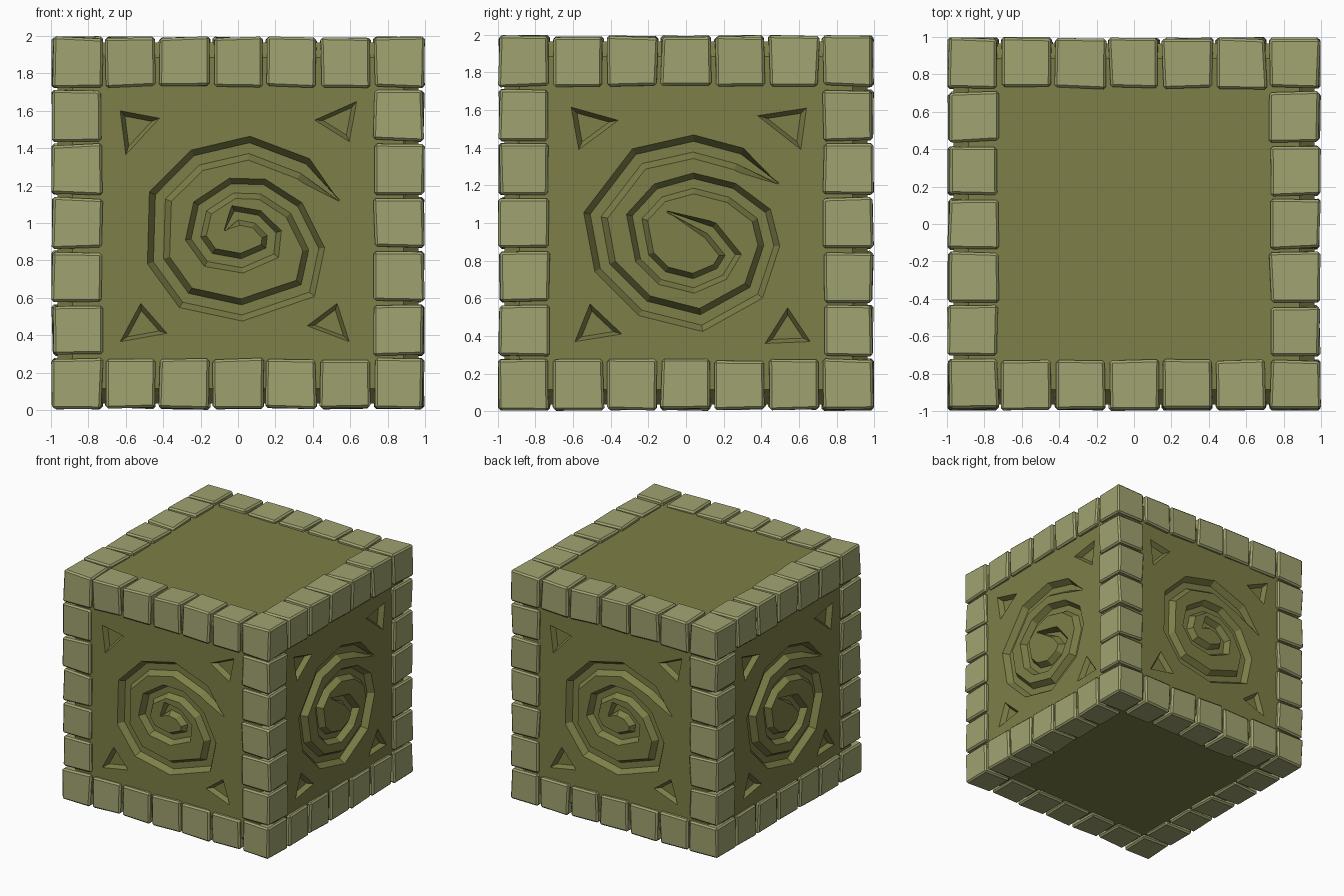
import bpy, bmesh, math, random
from mathutils import Vector, Matrix

if "Cube" in bpy.data.objects:
    bpy.data.objects.remove(bpy.data.objects["Cube"])

random.seed(4)
H = 0.965          # half size of the core block
DEPTH = 0.05       # carving depth


def material(name, col):
    m = bpy.data.materials.new(name)
    m.diffuse_color = (*col, 1)
    m.use_nodes = True
    m.node_tree.nodes["Principled BSDF"].inputs["Base Color"].default_value = m.diffuse_color
    return m


dark = material("dark olive stone", (0.205, 0.212, 0.063))
light = material("light olive stone", (0.352, 0.366, 0.162))


def add_object(name, bm, mat=None):
    bmesh.ops.recalc_face_normals(bm, faces=bm.faces)
    me = bpy.data.meshes.new(name)
    bm.to_mesh(me)
    bm.free()
    ob = bpy.data.objects.new(name, me)
    bpy.context.collection.objects.link(ob)
    if mat:
        me.materials.append(mat)
    return ob


def offset(path, widths, side):
    """Mitred offset of an open 2D path."""
    out = []
    for i, p in enumerate(path):
        a = (p - path[i - 1]).normalized() if i else None
        b = (path[i + 1] - p).normalized() if i < len(path) - 1 else None
        a, b = a or b, b or a
        t = (a + b).normalized()
        n = Vector((-t.y, t.x)) / max(0.75, t.dot(a))
        out.append(p + n * widths[i] * side)
    return out


def spiral(bm, pts):
    """Swept groove cutter, pointed at both ends."""
    path = [Vector(p) for p in pts]
    n = len(path)
    w = [0.063 - 0.016 * i / n for i in range(n)]
    w[0] = w[-1] = 0.004
    top = [x * 1.1 for x in w]
    low = [x * 0.45 for x in w]
    lines = [(offset(path, top, 1), -0.01), (offset(path, top, -1), -0.01),
             (offset(path, low, -1), DEPTH), (offset(path, low, 1), DEPTH)]
    rings = [[bm.verts.new((l[i].x, -H + d, l[i].y)) for l, d in lines] for i in range(n)]
    for r, s in zip(rings, rings[1:]):
        for k in range(4):
            bm.faces.new((r[k], r[(k + 1) % 4], s[(k + 1) % 4], s[k]))
    bm.faces.new(rings[0])
    bm.faces.new(rings[-1])


def triangle(bm, pts):
    """Tapered triangular pit cutter."""
    p = [Vector(q) for q in pts]
    c = sum(p, Vector((0, 0))) / 3
    rings = []
    for scale, d in ((1.08, -0.01), (0.68, 0.04)):
        q = [c + (v - c) * scale for v in p]
        rings.append([bm.verts.new((v.x, -H + d, v.y)) for v in q])
    for k in range(3):
        bm.faces.new((rings[0][k], rings[0][(k + 1) % 3], rings[1][(k + 1) % 3], rings[1][k]))
    bm.faces.new(rings[0])
    bm.faces.new(rings[1])


# carving drawn on the front and back
spiral_a = [(.54, 1.12), (.35, 1.29), (.06, 1.40), (-.22, 1.335), (-.415, 1.14), (-.425, .80),
            (-.28, .60), (.02, .535), (.36, .65), (.405, .86), (.30, 1.07), (.13, 1.18),
            (-.03, 1.185), (-.19, 1.08), (-.225, .92), (-.15, .815), (.02, .785),
            (.17, .85), (.18, .94), (.10, 1.02), (-.01, 1.04), (-.07, .96)]
tris_a = [((-.63, 1.60), (-.42, 1.56), (-.60, 1.365)), ((.41, 1.55), (.635, 1.65), (.595, 1.435)),
          ((-.52, .57), (-.38, .41), (-.63, .365)), ((.53, .57), (.37, .45), (.595, .365))]
# carving drawn on the right and left
spiral_b = [(.49, 1.21), (.28, 1.34), (.04, 1.405), (-.25, 1.34), (-.48, 1.04), (-.43, .77),
            (-.22, .56), (.08, .485), (.36, .64), (.44, .88), (.40, 1.04), (.24, 1.16),
            (.04, 1.21), (-.14, 1.16), (-.26, 1.03), (-.22, .82), (-.12, .72), (.04, .68),
            (.18, .74), (.235, .83), (.13, .96), (-.10, 1.06)]
tris_b = [((-.61, 1.615), (-.36, 1.545), (-.57, 1.39)), ((.38, 1.57), (.64, 1.61), (.61, 1.39)),
          ((-.51, .57), (-.34, .41), (-.59, .37)), ((.54, .55), (.66, .37), (.42, .36))]

# core block with chamfered edges
bm = bmesh.new()
bmesh.ops.create_cube(bm, size=2 * H, matrix=Matrix.Translation((0, 0, 1)))
bmesh.ops.bevel(bm, geom=bm.edges[:], offset=0.08, segments=1, affect='EDGES')
core = add_object("core_block", bm, dark)

# carve the four sides
for k in range(4):
    bm = bmesh.new()
    spiral(bm, spiral_b if k % 2 else spiral_a)
    for t in (tris_b if k % 2 else tris_a):
        triangle(bm, t)
    bmesh.ops.rotate(bm, verts=bm.verts, matrix=Matrix.Rotation(k * math.pi / 2, 3, 'Z'))
    cutter = add_object("carving_cutter", bm)
    cutter.hide_render = True
    mod = core.modifiers.new("carve", 'BOOLEAN')
    mod.operation = 'DIFFERENCE'
    mod.solver = 'EXACT'
    mod.object = cutter
    bpy.context.view_layer.objects.active = core
    bpy.ops.object.modifier_apply(modifier=mod.name)
    bpy.data.objects.remove(cutter)

# border stones: seven along each of the twelve edges, slightly irregular
bm = bmesh.new()
pitch = 0.2865
for i in range(7):
    for j in range(7):
        for k in range(7):
            if sum(n in (0, 6) for n in (i, j, k)) < 2:
                continue
            c = Vector((i - 3, j - 3, k - 3)) * pitch + Vector((0, 0, 1))
            stone = bmesh.new()
            bmesh.ops.create_cube(stone, size=0.264)
            for v in stone.verts:
                v.co += c + Vector([random.uniform(-0.008, 0.008) for _ in range(3)])
                v.co = Vector((max(-1, min(1, v.co.x)), max(-1, min(1, v.co.y)),
                               max(0, min(2, v.co.z))))
            bmesh.ops.bevel(stone, geom=stone.edges[:], offset=0.013, segments=1,
                            affect='EDGES')
            me = bpy.data.meshes.new("tmp")
            stone.to_mesh(me)
            stone.free()
            bm.from_mesh(me)
            bpy.data.meshes.remove(me)
add_object("border_stones", bm, light)
